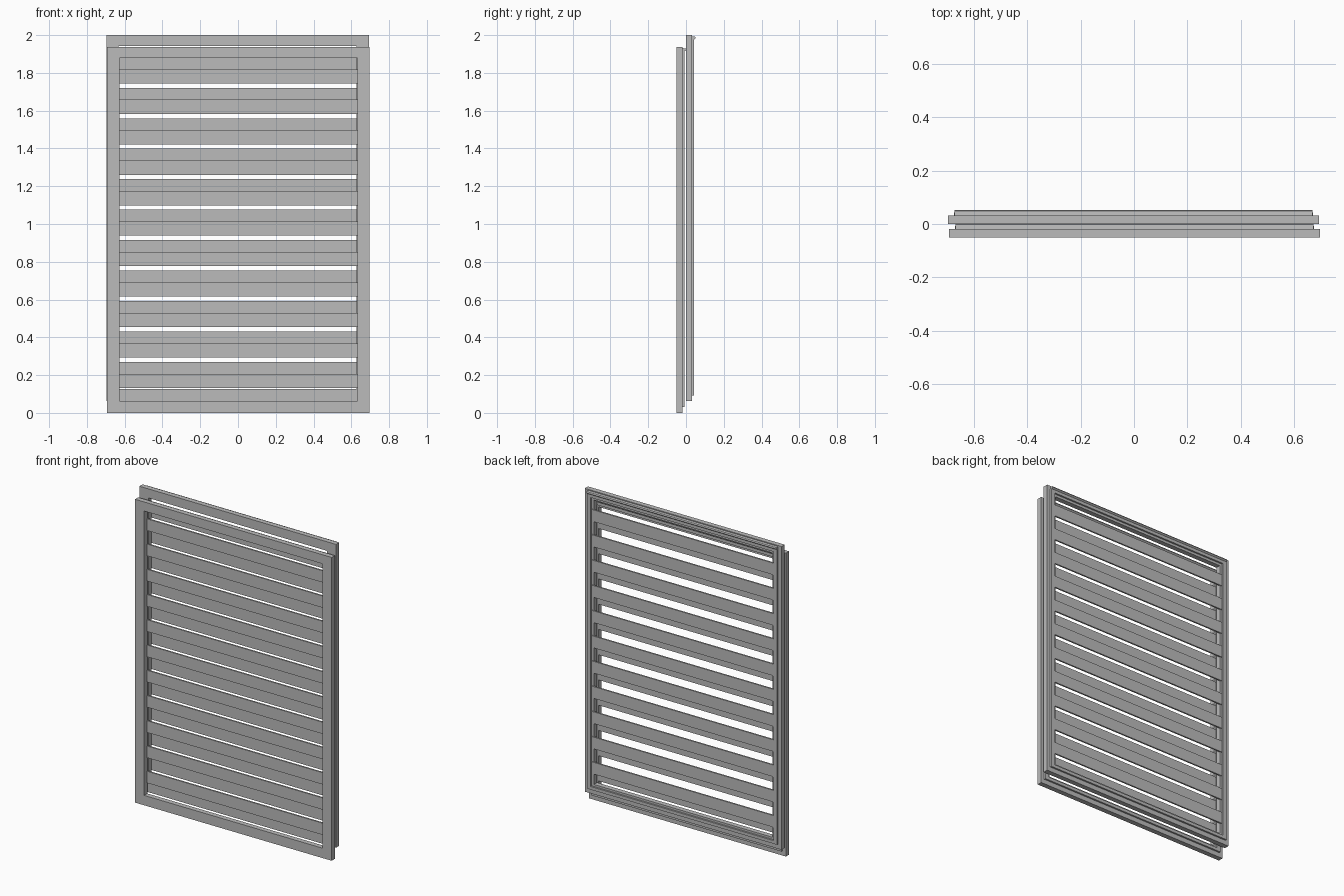
import bpy

cube = bpy.data.objects.get("Cube")
if cube:
    bpy.data.objects.remove(cube, do_unlink=True)

GREY = (0.5, 0.5, 0.5, 1.0)
mat = bpy.data.materials.new("plain grey")
mat.use_nodes = True
mat.diffuse_color = GREY
mat.node_tree.nodes["Principled BSDF"].inputs["Base Color"].default_value = GREY


def make(name, verts, faces):
    mesh = bpy.data.meshes.new(name)
    mesh.from_pydata(verts, [], faces)
    mesh.materials.append(mat)
    obj = bpy.data.objects.new(name, mesh)
    bpy.context.collection.objects.link(obj)
    return obj


def box(name, x0, x1, y0, y1, z0, z1):
    verts = [(x, y, z) for x in (x0, x1) for y in (y0, y1) for z in (z0, z1)]
    faces = [(0, 1, 3, 2), (4, 6, 7, 5), (0, 4, 5, 1),
             (2, 3, 7, 6), (0, 2, 6, 4), (1, 5, 7, 3)]
    return make(name, verts, faces)


def ring(name, cx, y0, y1, outer, inner):
    """Mitred rectangular frame; outer and inner are (half width, bottom, top)."""
    verts = []
    for y in (y0, y1):
        for half, low, high in (outer, inner):
            verts += [(cx - half, y, low), (cx + half, y, low),
                      (cx + half, y, high), (cx - half, y, high)]
    faces = []
    for i in range(4):
        j = (i + 1) % 4
        faces += [(i, j, j + 4, i + 4), (i + 8, i + 12, j + 12, j + 8),
                  (i, i + 8, j + 8, j), (i + 4, j + 4, j + 12, i + 12)]
    return make(name, verts, faces)


def hook(name, cx, half, y, z):
    """Small wedge-shaped strip along the top edge."""
    profile = [(y, z), (y + 0.013, z + 0.003), (y + 0.021, z + 0.01),
               (y + 0.017, z + 0.017), (y, z + 0.019)]
    n = len(profile)
    verts = [(cx + s * half, py, pz) for s in (-1, 1) for py, pz in profile]
    faces = [tuple(range(n)), tuple(range(2 * n - 1, n - 1, -1))]
    faces += [(i, i + n, (i + 1) % n + n, (i + 1) % n) for i in range(n)]
    return make(name, verts, faces)


def shutter(prefix, cx, y, z):
    # Main frame and the stepped lip behind it
    ring(prefix + "_frame", cx, y, y + 0.032, (0.695, z, z + 1.937), (0.63, z + 0.063, z + 1.879))
    ring(prefix + "_lip", cx, y + 0.032, y + 0.043,
         (0.672, z + 0.03, z + 1.917), (0.646, z + 0.05, z + 1.895))
    hook(prefix + "_top_strip", cx, 0.67, y + 0.031, z + 1.912)
    # Horizontal slats fixed across the back of the opening
    for i in range(11):
        low = z + 0.132 + 0.1612 * i
        box(f"{prefix}_slat_{i + 1}", cx - 0.642, cx + 0.642, y + 0.028, y + 0.038, low, low + 0.075)


shutter("front", 0.002, -0.05, 0.0)
shutter("back", -0.002, 0.0, 0.063)
